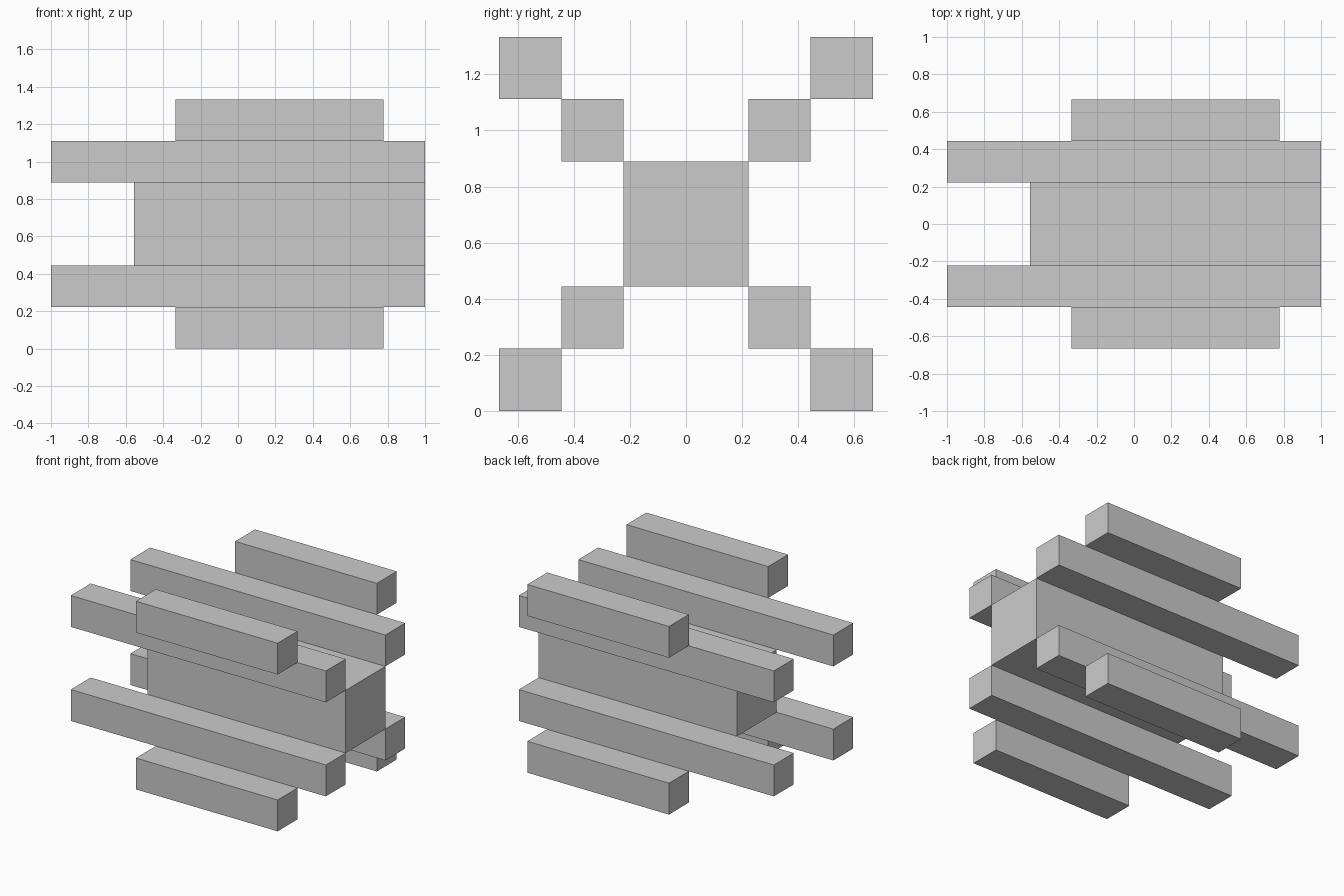
import bpy
import bmesh
from mathutils import Vector

if "Cube" in bpy.data.objects:
    bpy.data.objects.remove(bpy.data.objects["Cube"])

U = 2 / 9          # grid unit: side of a bar
MID = 3 * U        # height of the core's centre


def box(name, x0, x1, y0, y1, z0, z1):
    """Axis-aligned box given by its limits."""
    lo, hi = Vector((x0, y0, z0)), Vector((x1, y1, z1))
    bm = bmesh.new()
    bmesh.ops.create_cube(bm, size=1)
    bmesh.ops.scale(bm, vec=hi - lo, verts=bm.verts)
    mesh = bpy.data.meshes.new(name)
    bm.to_mesh(mesh)
    bm.free()
    obj = bpy.data.objects.new(name, mesh)
    obj.location = (lo + hi) / 2
    bpy.context.collection.objects.link(obj)
    return obj


def bar(name, x0, x1, y, z):
    """Square bar along x, centred on (y, z)."""
    h = U / 2
    return box(name, x0, x1, y - h, y + h, z - h, z + h)


# Central block
box("core", -2.5 * U, 4.5 * U, -U, U, MID - U, MID + U)

# Bars stepping out diagonally from the four long edges of the core
for side, sy in (("front", -1), ("back", 1)):
    for level, sz in (("lower", -1), ("upper", 1)):
        bar(f"{side}_{level}_long_bar", -4.5 * U, 4.5 * U,
            sy * 1.5 * U, MID + sz * 1.5 * U)
        bar(f"{side}_{level}_short_bar", -1.5 * U, 3.5 * U,
            sy * 2.5 * U, MID + sz * 2.5 * U)
